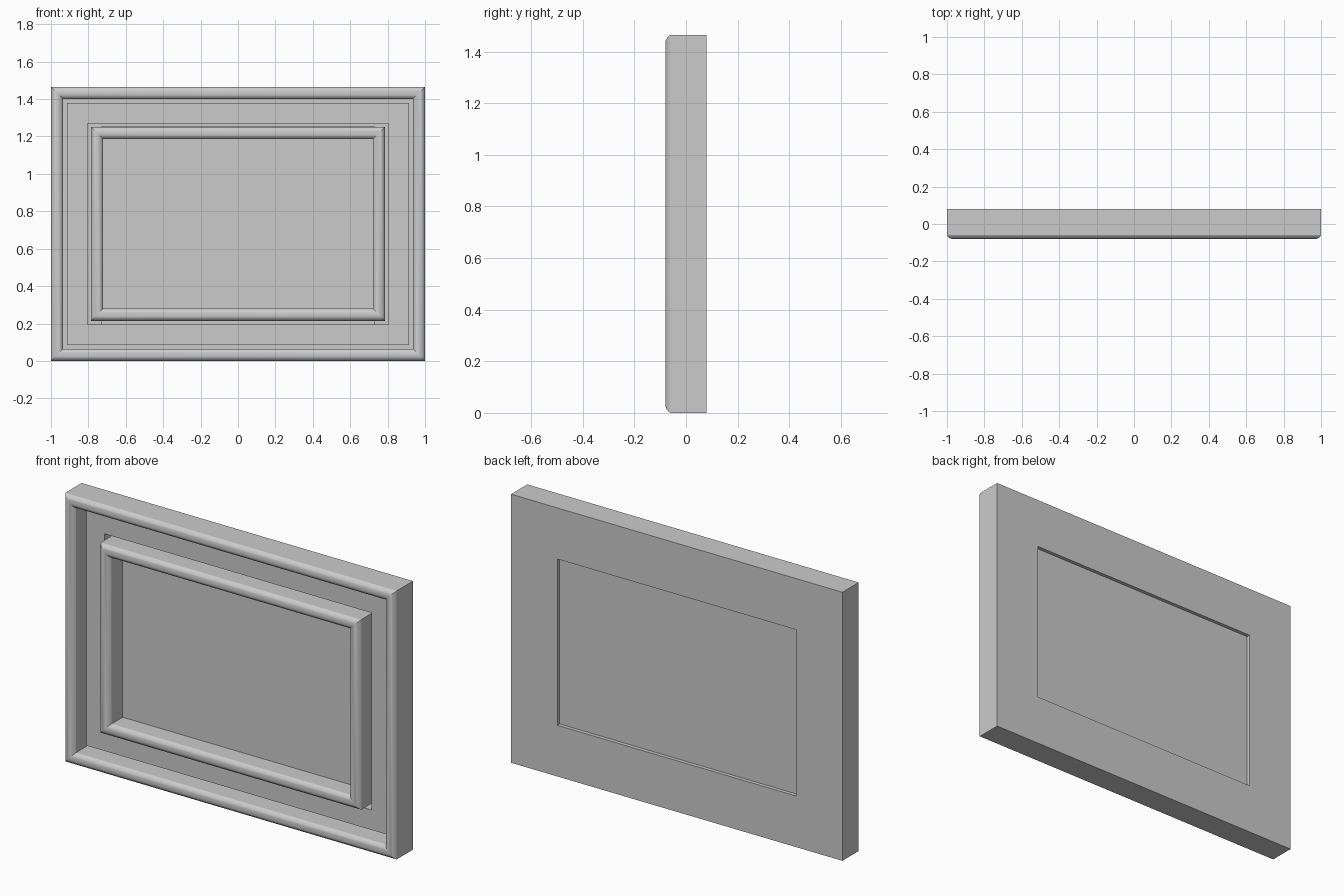
import bpy, bmesh, math

cube = bpy.data.objects.get("Cube")
if cube:
    bpy.data.objects.remove(cube, do_unlink=True)

WIDTH, HEIGHT = 2.0, 1.465
BEAD_W, BEAD_H = 0.065, 0.02      # rounded moulding face
FACE_Y, BACK_Y = -0.06, 0.08      # foot of the moulding, rear of the frame
REBATE_Y = 0.06                   # front of the backing lip
INNER = 0.214                     # inset of the inner frame
OPENING = INNER + BEAD_W          # inset of the central opening

grey = bpy.data.materials.new("plain grey")
grey.use_nodes = True
grey.diffuse_color = (0.6, 0.6, 0.6, 1)
grey.node_tree.nodes["Principled BSDF"].inputs["Base Color"].default_value = (0.6, 0.6, 0.6, 1)


def bead(start, steps=14):
    """Shallow circular arc across the moulding, as (inset, y) points."""
    half = BEAD_W / 2
    radius = (half ** 2 + BEAD_H ** 2) / (2 * BEAD_H)
    sweep = math.asin(half / radius)
    points = []
    for i in range(steps + 1):
        a = sweep * (2 * i / steps - 1)
        drop = radius * (1 - math.cos(a))
        points.append((start + half + radius * math.sin(a), FACE_Y - BEAD_H + drop))
    return points


def mitred_frame(name, profile):
    """Sweep a closed (inset, y) profile round the rectangle with mitred corners."""
    bm = bmesh.new()
    rings = []
    for sx, sz in ((-1, -1), (1, -1), (1, 1), (-1, 1)):
        rings.append([bm.verts.new((sx * (WIDTH / 2 - d), y,
                                    HEIGHT / 2 + sz * (HEIGHT / 2 - d)))
                      for d, y in profile])
    n = len(profile)
    for i in range(4):
        a, b = rings[i], rings[(i + 1) % 4]
        for j in range(n):
            k = (j + 1) % n
            bm.faces.new((a[j], b[j], b[k], a[k]))
    bmesh.ops.recalc_face_normals(bm, faces=bm.faces[:])
    return finish(name, bm)


def finish(name, bm):
    mesh = bpy.data.meshes.new(name)
    bm.to_mesh(mesh)
    bm.free()
    mesh.materials.append(grey)
    obj = bpy.data.objects.new(name, mesh)
    bpy.context.collection.objects.link(obj)
    bpy.ops.object.select_all(action="DESELECT")
    obj.select_set(True)
    bpy.context.view_layer.objects.active = obj
    bpy.ops.object.shade_smooth_by_angle(angle=math.radians(20))
    return obj


# Outer frame with its rear lip round the opening
mitred_frame("outer_frame", bead(0) + [
    (BEAD_W, REBATE_Y), (OPENING, REBATE_Y), (OPENING, BACK_Y), (0, BACK_Y)])

# Flat board between the two mouldings, with a narrow gap on both sides
mitred_frame("mat_board", [(0.086, 0), (0.195, 0), (0.195, REBATE_Y), (0.086, REBATE_Y)])

# Raised inner moulding
mitred_frame("inner_frame", bead(INNER) + [(OPENING, REBATE_Y), (INNER, REBATE_Y)])

# Recessed panel filling the opening
bm = bmesh.new()
bmesh.ops.create_cube(bm, size=1)
for v in bm.verts:
    v.co.x *= 1.46
    v.co.y = 0.035 if v.co.y < 0 else REBATE_Y
    v.co.z = 1.257 if v.co.z > 0 else 0.19
finish("centre_panel", bm)
